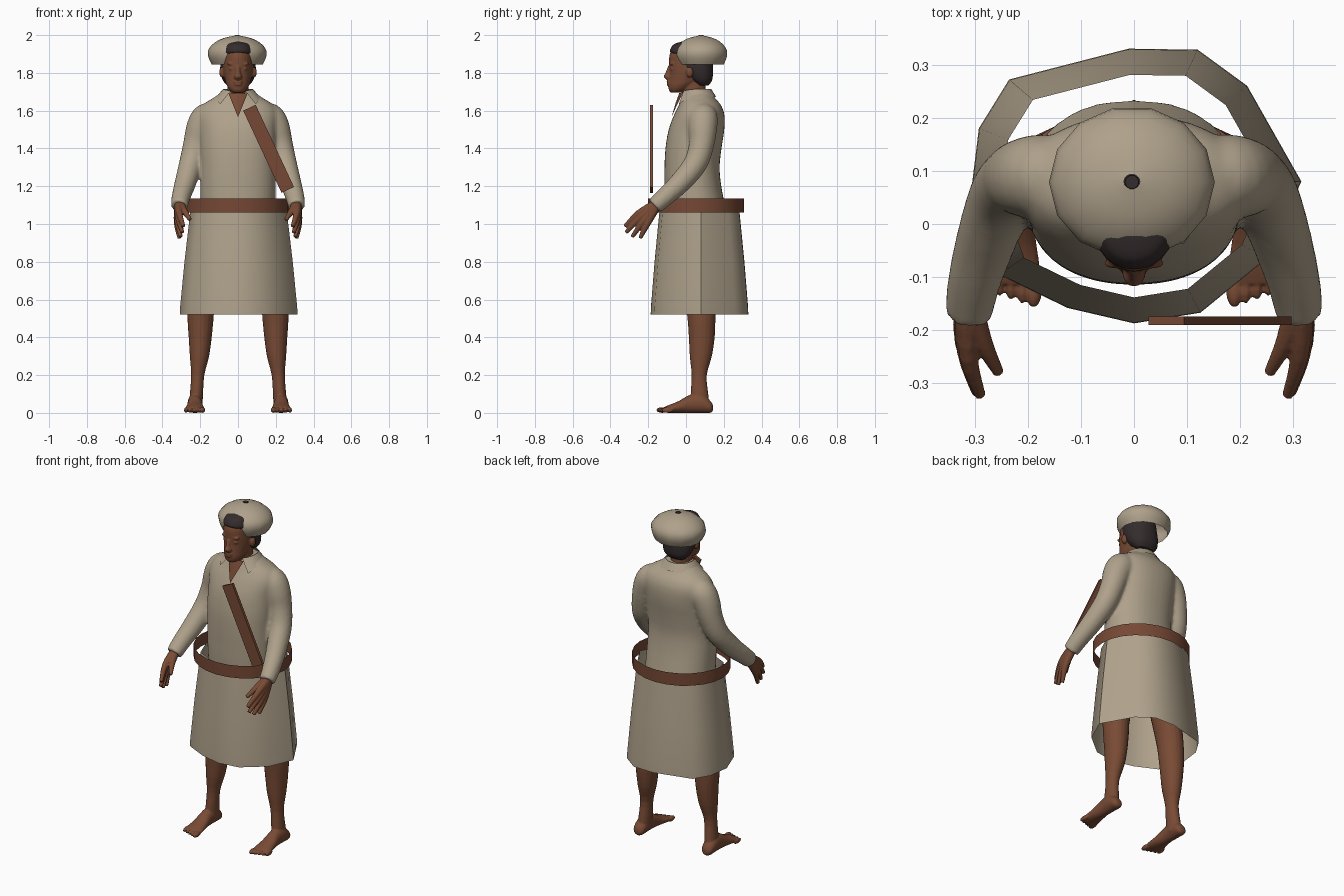
import bpy, bmesh, math
from mathutils import Vector, Matrix

cube = bpy.data.objects.get("Cube")
if cube:
    bpy.data.objects.remove(cube)


def material(name, rgb):
    m = bpy.data.materials.new(name)
    m.use_nodes = True
    m.diffuse_color = (*rgb, 1)
    m.node_tree.nodes["Principled BSDF"].inputs["Base Color"].default_value = (*rgb, 1)
    return m


CLOTH = material("undyed cloth", (0.43, 0.36, 0.26))
SKIN = material("brown skin", (0.19, 0.07, 0.035))
LEATHER = material("brown leather", (0.18, 0.065, 0.035))
HAIR = material("dark hair", (0.035, 0.025, 0.026))


def finish(name, bm, mat, angle=50):
    bmesh.ops.recalc_face_normals(bm, faces=bm.faces)
    mesh = bpy.data.meshes.new(name)
    bm.to_mesh(mesh)
    bm.free()
    mesh.materials.append(mat)
    ob = bpy.data.objects.new(name, mesh)
    bpy.context.collection.objects.link(ob)
    bpy.ops.object.select_all(action='DESELECT')
    ob.select_set(True)
    bpy.context.view_layer.objects.active = ob
    if angle:
        bpy.ops.object.shade_smooth_by_angle(angle=math.radians(angle))
    return ob


def fuse(name, parts, voxel, rounds):
    """Join overlapping parts into one smooth body."""
    bpy.ops.object.select_all(action='DESELECT')
    for ob in parts:
        ob.select_set(True)
    body = parts[0]
    bpy.context.view_layer.objects.active = body
    bpy.ops.object.join()
    body.name = name
    remesh = body.modifiers.new("blend", 'REMESH')
    remesh.mode = 'VOXEL'
    remesh.voxel_size = voxel
    remesh.use_smooth_shade = True
    soften = body.modifiers.new("soften", 'SMOOTH')
    soften.factor = 0.5
    soften.iterations = rounds
    for mod in ("blend", "soften"):
        bpy.ops.object.modifier_apply(modifier=mod)


def flow(rows, steps):
    """Catmull-Rom interpolation through rows of numbers."""
    out = []
    for i in range(len(rows) - 1):
        a, b, c, d = (rows[max(i - 1, 0)], rows[i], rows[i + 1], rows[min(i + 2, len(rows) - 1)])
        for k in range(steps):
            t = k / steps
            out.append([q + 0.5 * t * (r - p + t * (2 * p - 5 * q + 4 * r - s + t * (3 * (q - r) + s - p)))
                        for p, q, r, s in zip(a, b, c, d)])
    return out + [list(rows[-1])]


def skin_rings(name, rings, mat, caps=True, angle=50):
    bm = bmesh.new()
    loops = [[bm.verts.new(p) for p in ring] for ring in rings]
    n = len(loops[0])
    for a, b in zip(loops, loops[1:]):
        for i in range(n):
            bm.faces.new((a[i], a[(i + 1) % n], b[(i + 1) % n], b[i]))
    if caps:
        bm.faces.new(loops[0])
        bm.faces.new(loops[-1])
    return finish(name, bm, mat, angle)


def loft(name, rows, mat, x=0, n=28, power=2.0, steps=3, caps=True, along_y=False, angle=50):
    """Rows: position, half width, low and high limit of the other axis."""
    rings = []
    for t, w, lo, hi in flow(rows, steps):
        ring = []
        for i in range(n):
            a = 2 * math.pi * i / n
            c, s = math.cos(a), math.sin(a)
            u = x + w * math.copysign(abs(c) ** (2 / power), c)
            v = (lo + hi) / 2 + (hi - lo) / 2 * math.copysign(abs(s) ** (2 / power), s)
            ring.append((u, t, v) if along_y else (u, v, t))
        rings.append(ring)
    return skin_rings(name, rings, mat, caps, angle)


def tube(name, rows, mat, side, n=16, steps=4):
    """Rows: x, y, z, radius; side mirrors x."""
    rows = flow(rows, steps)
    pts = [Vector((side * r[0], r[1], r[2])) for r in rows]
    rings = []
    for i, p in enumerate(pts):
        d = (pts[min(i + 1, len(pts) - 1)] - pts[max(i - 1, 0)]).normalized()
        u = d.cross(Vector((0, 1, 0.3))).normalized()
        v = d.cross(u)
        rings.append([p + rows[i][3] * (u * math.cos(a) + v * math.sin(a))
                      for a in (2 * math.pi * k / n for k in range(n))])
    return skin_rings(name, rings, mat)


def blob(name, centre, size, mat):
    bm = bmesh.new()
    bmesh.ops.create_uvsphere(bm, u_segments=14, v_segments=8, radius=1,
                              matrix=Matrix.Translation(centre) @ Matrix.Diagonal((*size, 1)))
    return finish(name, bm, mat, 180)


# Shirt body and sleeves, blended at the shoulders
shirt = [loft("shirt", [(0.95, .2, -.1, .235), (1.08, .2, -.112, .21), (1.2, .2, -.114, .187),
                        (1.3, .198, -.114, .178), (1.4, .202, -.109, .188), (1.5, .205, -.092, .203),
                        (1.58, .212, -.062, .203), (1.63, .188, -.037, .185), (1.665, .135, -.022, .155),
                        (1.705, .076, -.008, .128)], CLOTH, power=2.2, n=36)]
for side in (1, -1):
    shirt.append(tube("sleeve", [(.1, .095, 1.585, .055), (.163, .09, 1.565, .078),
                                 (.197, .088, 1.51, .077), (.224, .082, 1.42, .067),
                                 (.249, .05, 1.32, .063), (.278, -.03, 1.22, .057),
                                 (.301, -.11, 1.145, .05), (.311, -.168, 1.093, .045)],
                      CLOTH, side, n=20))
fuse("shirt", shirt, 0.009, 7)

# Skirt: an uneven hem outline narrowing towards the open waist
hem = [(.315, .08), (.213, .26), (.12, .328), (-.01, .33), (-.235, .272), (-.292, .18),
       (-.308, .05), (-.255, -.095), (-.125, -.158), (0, -.187), (.125, -.167), (.25, -.065)]
skin_rings("skirt", [[(x * k, .07 + (y - .07) * k, z) for x, y in hem]
                     for z, k in ((.52, 1), (.56, .995), (.8, .92), (1.0, .845), (1.09, .81))],
           CLOTH, caps=False)

# Belt, a thin upright band
loft("belt", [(1.06, .277, -.2, .308), (1.135, .277, -.2, .308)],
     LEATHER, x=-.006, n=24, steps=1, caps=False, angle=30)

# Strap hanging in front of the chest
bm = bmesh.new()
bmesh.ops.create_cube(bm, size=1, matrix=Matrix.Translation((.162, -.182, 1.398))
                      @ Matrix.Rotation(math.radians(-25), 4, 'Y')
                      @ Matrix.Diagonal((.073, .016, .48, 1)))
finish("chest_strap", bm, LEATHER, 0)

# Open neckline plate
bm = bmesh.new()
corners = [(-.05, -.017, 1.69), (0, -.035, 1.695), (.05, -.017, 1.69), (.024, -.05, 1.625),
           (0, -.077, 1.565), (-.024, -.05, 1.625)]
hub = bm.verts.new((0, -.055, 1.64))
ring = [bm.verts.new(c) for c in corners]
for i in range(6):
    bm.faces.new((hub, ring[i], ring[(i + 1) % 6]))
finish("open_neckline", bm, SKIN)

# Turned-down collar, open at the front with pointed ends
bm = bmesh.new()
upper, lower = [], []
for i in range(25):
    a = math.radians(-152 + 304 * i / 24)
    front = max(0, -math.cos(a)) ** 2
    s, c = math.sin(a), math.cos(a)
    upper.append(bm.verts.new((.08 * s, .056 + .078 * c, 1.714 - .012 * front)))
    lower.append(bm.verts.new((.115 * s + .05 * front * math.copysign(1, s),
                               .06 + .1 * c - .012 * front, 1.672 - .047 * front)))
for i in range(24):
    bm.faces.new((upper[i], upper[i + 1], lower[i + 1], lower[i]))
finish("collar", bm, CLOTH)

# Neck, head and face
head = [loft("head", [(1.695, .026, -.08, -.035), (1.71, .045, -.091, .01), (1.735, .06, -.094, .05),
                      (1.76, .068, -.092, .09), (1.8, .077, -.088, .115), (1.85, .081, -.09, .13),
                      (1.9, .078, -.086, .13), (1.935, .062, -.06, .11), (1.95, .03, -.03, .08)], SKIN),
        loft("neck", [(1.6, .06, -.02, .11), (1.68, .057, -.02, .107), (1.78, .057, -.03, .1)], SKIN),
        loft("nose", [(1.768, .02, -.11, -.07), (1.782, .022, -.119, -.07), (1.8, .014, -.109, -.07),
                      (1.835, .01, -.096, -.07)], SKIN, n=12),
        blob("upper_lip", (0, -.09, 1.753), (.026, .014, .008), SKIN),
        blob("lower_lip", (0, -.089, 1.739), (.023, .014, .008), SKIN)]
for side in (1, -1):
    head.append(blob("ear", (side * .084, .02, 1.803), (.016, .019, .029), SKIN))
    head.append(blob("eyelid", (side * .032, -.073, 1.822), (.016, .01, .008), SKIN))
    head.append(blob("brow", (side * .032, -.074, 1.848), (.026, .011, .008), SKIN))
fuse("head", head, 0.005, 3)

# Hair
loft("hair", [(1.732, .055, .065, .118), (1.76, .08, .025, .138), (1.8, .092, -.008, .143),
              (1.83, .094, -.034, .143), (1.86, .091, -.045, .142), (1.89, .087, -.06, .14),
              (1.912, .083, -.085, .136), (1.935, .076, -.078, .128), (1.953, .064, -.062, .112),
              (1.965, .038, -.025, .08)], HAIR, power=2.2)

# Cap with a flat centre button
loft("cap", [(z, r, .08 - .93 * r, .08 + .91 * r) for z, r in
             [(1.845, .135), (1.875, .15), (1.905, .156), (1.935, .146), (1.965, .113),
              (1.985, .07), (1.997, .015)]], CLOTH, x=-.004, n=14, steps=2, caps=False, angle=60)
loft("cap_button", [(1.994, .014, .065, .093), (2.0, .013, .066, .092)], HAIR, x=-.004, n=10, steps=1)

for side, tag in ((1, "left"), (-1, "right")):
    # Hand with spread fingers
    wrist = (.311, -.15, 1.108)
    fingers = [((.311, -.25, 1.057), (.289, -.323, .988)), ((.316, -.24, 1.037), (.295, -.318, .955)),
               ((.32, -.223, 1.018), (.303, -.285, .932)), ((.322, -.203, 1.005), (.31, -.243, .925)),
               ((.283, -.225, 1.067), (.254, -.281, 1.023))]
    hand = [tube("finger", [(*wrist, .027), (*knuckle, .018), (*tip, .0105)], SKIN, side, n=10)
            for knuckle, tip in fingers]
    fuse(tag + "_hand", hand, 0.004, 2)

    # Leg, foot and toes; the last number of each leg row is the sideways position
    leg = [(.03, .036, .03, .125, .224), (.1, .035, .025, .118, .22), (.2, .035, .03, .11, .213),
           (.3, .051, .02, .137, .204), (.4, .061, .015, .152, .2), (.5, .069, .008, .156, .198),
           (.62, .072, -.005, .16, .187), (.96, .09, -.03, .19, .12)]
    shank = loft("leg", [r[:4] for r in leg], SKIN, n=20)
    centres = flow([(r[4],) for r in leg], 3)
    for i, v in enumerate(shank.data.vertices):
        v.co.x += side * centres[i // 20][0]
    limb = [shank, loft("foot", [(.143, .015, .012, .04), (.128, .033, 0, .065), (.08, .039, 0, .1),
                                 (.02, .038, 0, .095), (-.04, .045, 0, .062), (-.09, .052, 0, .042),
                                 (-.113, .047, .002, .032)],
                        SKIN, x=side * .228, n=20, along_y=True)]
    for i in range(5):
        big = .016 if i == 0 else .0105
        limb.append(blob("toe", (side * (.189 + .0215 * i), -.126 + .007 * i, .015),
                         (big, .032, .015), SKIN))
    fuse(tag + "_leg", limb, 0.0045, 2)
